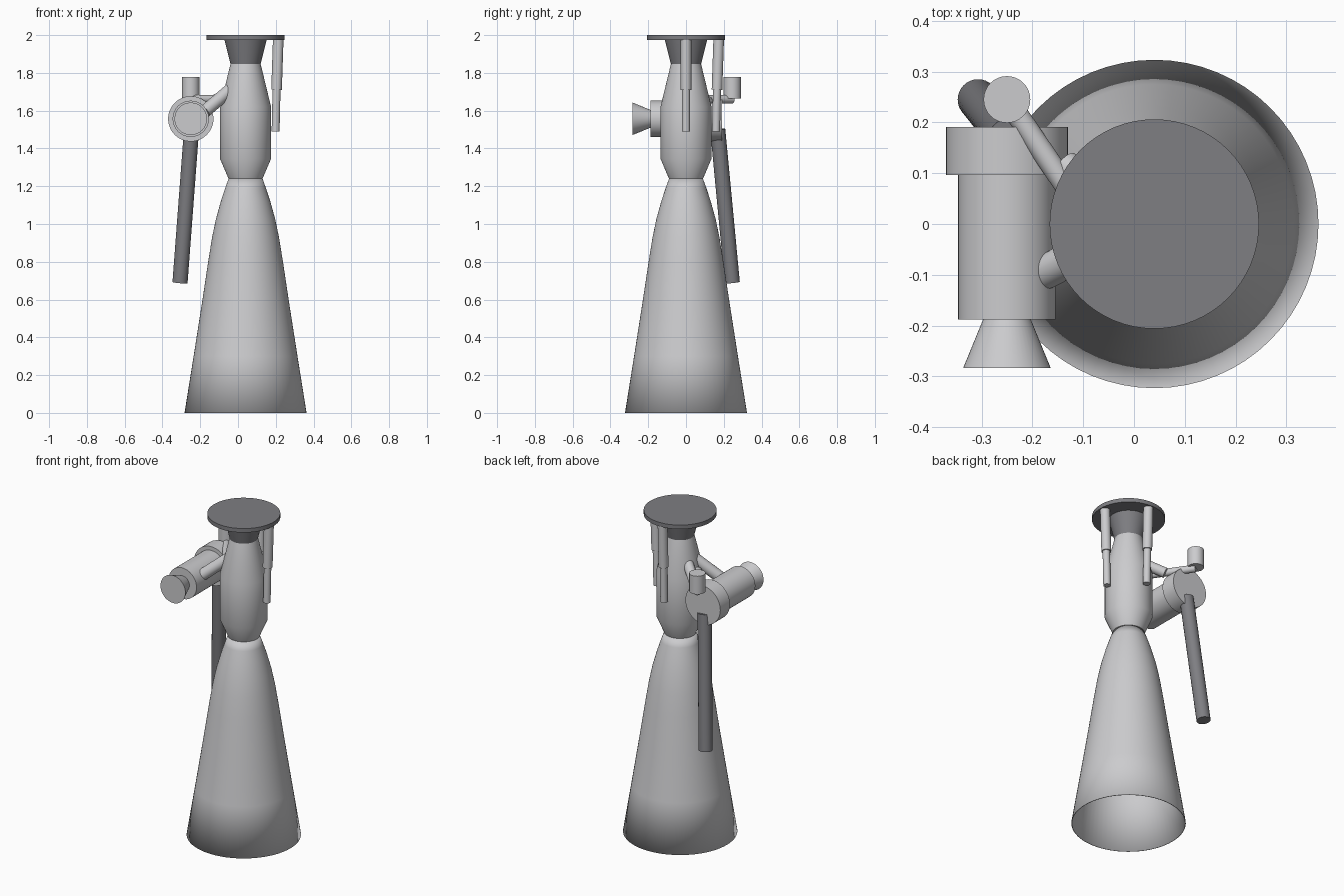
import bpy
import bmesh
import math
from mathutils import Vector

cube = bpy.data.objects.get("Cube")
if cube:
    bpy.data.objects.remove(cube, do_unlink=True)


def make_material(name, colour):
    mat = bpy.data.materials.new(name)
    mat.use_nodes = True
    mat.diffuse_color = (*colour, 1)
    mat.node_tree.nodes["Principled BSDF"].inputs["Base Color"].default_value = (*colour, 1)
    return mat


LIGHT = make_material("light_grey_metal", (0.6, 0.6, 0.615))
DARK = make_material("dark_grey_metal", (0.21, 0.21, 0.225))
AXIS = Vector((0.04, 0, 0))      # centre line of the engine


def lathe(name, profile, mat, origin=AXIS, direction=(0, 0, 1), caps=True, sides=48):
    """Revolve (radius, distance) pairs about a line from origin."""
    turn = Vector((0, 0, 1)).rotation_difference(Vector(direction))
    bm = bmesh.new()
    rings = []
    for radius, dist in profile:
        ring = []
        for i in range(sides):
            a = math.tau * i / sides
            point = Vector((radius * math.cos(a), radius * math.sin(a), dist))
            ring.append(bm.verts.new(Vector(origin) + turn @ point))
        rings.append(ring)
    for low, high in zip(rings, rings[1:]):
        for i in range(sides):
            j = (i + 1) % sides
            bm.faces.new((low[i], low[j], high[j], high[i]))
    if caps:
        bm.faces.new(rings[0][::-1])
        bm.faces.new(rings[-1])
    mesh = bpy.data.meshes.new(name)
    bm.to_mesh(mesh)
    bm.free()
    mesh.materials.append(mat)
    obj = bpy.data.objects.new(name, mesh)
    bpy.context.collection.objects.link(obj)
    bpy.ops.object.select_all(action='DESELECT')
    obj.select_set(True)
    bpy.context.view_layer.objects.active = obj
    bpy.ops.object.shade_smooth_by_angle(angle=math.radians(25))
    return obj


def rod(name, start, end, radius, mat=LIGHT):
    """Straight round bar between two points."""
    start, end = Vector(start), Vector(end)
    span = end - start
    return lathe(name, [(radius, 0), (radius, span.length)], mat, start, span, sides=32)


# Open bell nozzle, a thin shell
bell = lathe("nozzle_bell",
             [(0.323, 0), (0.275, 0.3), (0.228, 0.6), (0.198, 0.8), (0.177, 0.93),
              (0.156, 1.03), (0.131, 1.12), (0.108, 1.19), (0.09, 1.24)],
             LIGHT, caps=False, sides=64)
shell = bell.modifiers.new("wall", 'SOLIDIFY')
shell.thickness = 0.004
shell.offset = -1

# Combustion chamber, gimbal cone and mounting plate
lathe("combustion_chamber",
      [(0.09, 1.24), (0.135, 1.345), (0.135, 1.62), (0.08, 1.847)], LIGHT)
lathe("gimbal_cone", [(0.08, 1.847), (0.112, 1.976)], DARK)
lathe("mounting_plate", [(0.206, 1.975), (0.206, 2.0)], DARK, sides=64)

# Two telescopic gimbal actuators, on the left and the back
for side, out in (("left", Vector((1, 0, 0))), ("back", Vector((0, 1, 0)))):
    top = AXIS + out * 0.173 + Vector((0, 0, 1.977))
    middle = AXIS + out * 0.164 + Vector((0, 0, 1.71))
    bottom = AXIS + out * 0.159 + Vector((0, 0, 1.49))
    rod(side + "_actuator_sleeve", middle, top, 0.028)
    rod(side + "_actuator_piston", bottom, middle, 0.021)

# Turbopump lying front to back on the right side
PUMP = Vector((-0.25, 0, 1.557))
BACK = (0, 1, 0)
lathe("turbopump_inlet", [(0.086, -0.283), (0.047, -0.188)], LIGHT, PUMP, BACK)
lathe("turbopump_body", [(0.096, -0.188), (0.096, 0.1)], LIGHT, PUMP, BACK)
lathe("turbopump_cap", [(0.12, 0.096), (0.12, 0.191)], LIGHT, PUMP, BACK)

# Feed pipes into the chamber, and the upright valve
rod("front_feed_pipe", (-0.175, -0.095, 1.597), (-0.03, -0.02, 1.72), 0.034)
rod("back_feed_pipe", (-0.135, 0.115, 1.645), (-0.03, 0.03, 1.71), 0.03)
rod("valve_pipe", (-0.25, 0.245, 1.66), (-0.09, 0.01, 1.66), 0.022)
rod("upright_valve", (-0.25, 0.245, 1.665), (-0.25, 0.245, 1.778), 0.046)

# Long exhaust tube hanging from the pump
rod("exhaust_tube", (-0.307, 0.245, 0.69), (-0.246, 0.168, 1.5), 0.04, DARK)
